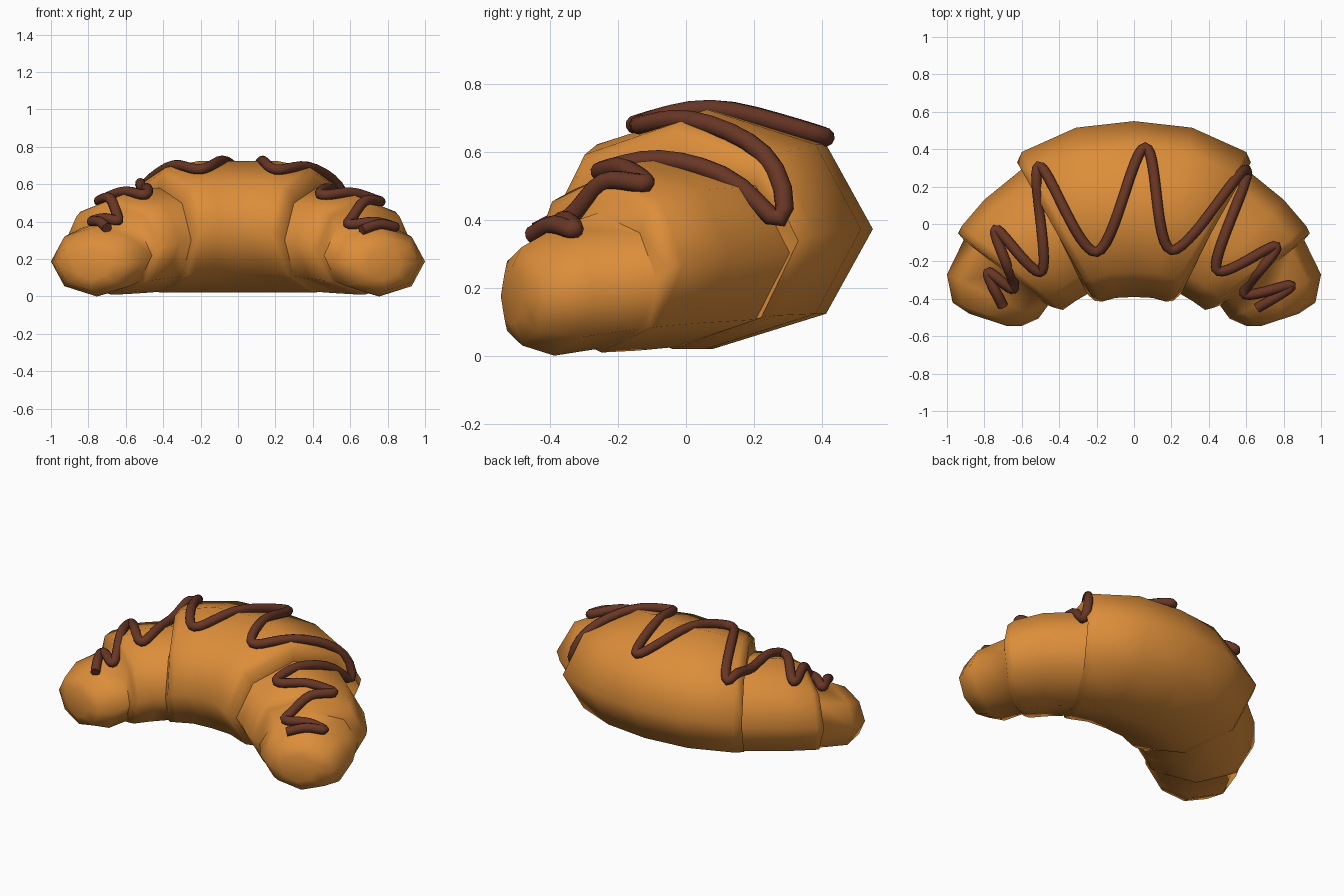
import bpy, bmesh, math
from mathutils import Vector
from mathutils.bvhtree import BVHTree

if "Cube" in bpy.data.objects:
    bpy.data.objects.remove(bpy.data.objects["Cube"])


def material(name, col):
    m = bpy.data.materials.new(name)
    m.diffuse_color = (*col, 1)
    m.use_nodes = True
    m.node_tree.nodes["Principled BSDF"].inputs["Base Color"].default_value = m.diffuse_color
    return m


pastry = material("baked pastry", (0.72, 0.27, 0.042))
chocolate = material("chocolate", (0.14, 0.038, 0.019))

# Eight-sided rings of one half: inner x, y, outer x, y, bottom z, top z
half = [
    (0.10, -0.395, 0.31, 0.515, 0.02, 0.725),
    (0.17, -0.415, 0.60, 0.385, 0.02, 0.69),
    (0.21, -0.41, 0.625, 0.33, 0.02, 0.655),
    (0.25, -0.375, 0.585, 0.305, 0.025, 0.58),
    (0.31, -0.41, 0.80, 0.13, 0.015, 0.57),
    (0.38, -0.46, 0.92, -0.01, 0.01, 0.53),
    (0.42, -0.45, 0.94, -0.05, 0.01, 0.50),
    (0.46, -0.435, 0.91, -0.085, 0.02, 0.42),
    (0.51, -0.505, 1.00, -0.27, 0.0, 0.375),
    (0.60, -0.545, 0.97, -0.42, 0.03, 0.32),
    (0.68, -0.545, 0.88, -0.48, 0.09, 0.26),
]
mirrored = [(-a, b, -c, d, e, f) for a, b, c, d, e, f in reversed(half)]
rings = mirrored + [(0, -0.39, 0, 0.55, 0.02, 0.725)] + half

# Croissant body
bm = bmesh.new()
loops = []
for ix, iy, ox, oy, z0, z1 in rings:
    mid = Vector(((ix + ox) / 2, (iy + oy) / 2, (z0 + z1) / 2))
    out = Vector(((ox - ix) / 2, (oy - iy) / 2, 0))
    up = Vector((0, 0, (z1 - z0) / 2))
    loops.append([bm.verts.new(mid + out * math.cos(k * math.pi / 4) + up * math.sin(k * math.pi / 4))
                  for k in range(8)])
for a, b in zip(loops, loops[1:]):
    for k in range(8):
        j = (k + 1) % 8
        bm.faces.new((a[k], a[j], b[j], b[k]))
bm.faces.new(loops[0])
bm.faces.new(loops[-1])
bmesh.ops.recalc_face_normals(bm, faces=bm.faces)
bm.normal_update()
tree = BVHTree.FromBMesh(bm)
mesh = bpy.data.meshes.new("croissant_body")
bm.to_mesh(mesh)
bm.free()
body = bpy.data.objects.new("croissant_body", mesh)
bpy.context.collection.objects.link(body)
mesh.materials.append(pastry)
body.select_set(True)
bpy.context.view_layer.objects.active = body
bpy.ops.object.shade_smooth_by_angle(angle=math.radians(65))

# Chocolate drizzle: zigzag draped onto the body
zigzag = [(-0.70, -0.44), (-0.78, -0.26), (-0.64, -0.34), (-0.74, -0.03), (-0.49, -0.25),
          (-0.51, 0.31), (-0.20, -0.15), (0.06, 0.41), (0.20, -0.14), (0.60, 0.29),
          (0.44, -0.24), (0.76, -0.12), (0.59, -0.37), (0.84, -0.33), (0.66, -0.45)]
pts = [Vector(p) for p in zigzag]
pts = [pts[0]] + pts + [pts[-1]]
path = []
for p0, p1, p2, p3 in zip(pts, pts[1:], pts[2:], pts[3:]):
    # tangents kept short so the strokes stay nearly straight
    t1, t2 = (p2 - p0) * 0.5, (p3 - p1) * 0.5
    for i in range(12):
        t = i / 12
        path.append(p1 * (2*t**3 - 3*t*t + 1) + t1 * (t**3 - 2*t*t + t)
                    + p2 * (3*t*t - 2*t**3) + t2 * (t**3 - t*t))
path.append(pts[-1])
zs = [tree.ray_cast(Vector((p.x, p.y, 2)), Vector((0, 0, -1)))[0].z + 0.02 for p in path]
for _ in range(3):
    zs = [(zs[max(i - 1, 0)] + 2 * z + zs[min(i + 1, len(zs) - 1)]) / 4 for i, z in enumerate(zs)]

curve = bpy.data.curves.new("chocolate_drizzle", 'CURVE')
curve.dimensions = '3D'
curve.bevel_depth = 0.028
curve.bevel_resolution = 3
curve.use_fill_caps = True
s = curve.splines.new('POLY')
s.points.add(len(path) - 1)
for q, p, z in zip(s.points, path, zs):
    q.co = (p.x, p.y, z, 1)
s.use_smooth = True
curve.materials.append(chocolate)
drizzle = bpy.data.objects.new("chocolate_drizzle", curve)
bpy.context.collection.objects.link(drizzle)
